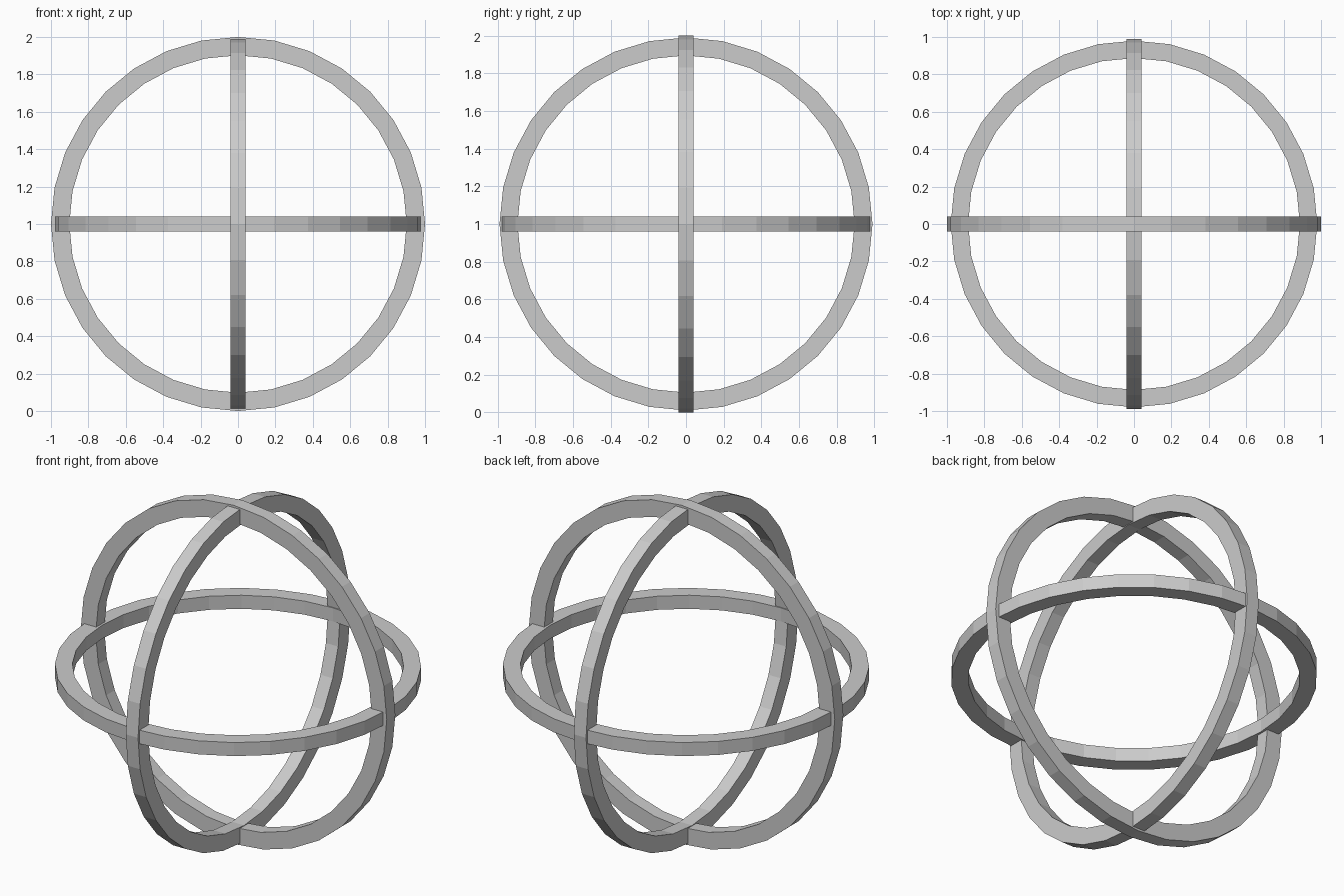
import bpy, bmesh
from math import cos, sin, pi, radians

if "Cube" in bpy.data.objects:
    bpy.data.objects.remove(bpy.data.objects["Cube"])

SEGMENTS = 32
HALF_WIDTH = 0.04


def ring(name, outer, inner, rotation):
    """Flat-sided hoop with a rectangular section, centred at z = 1."""
    bm = bmesh.new()
    profile = [(outer, -HALF_WIDTH), (outer, HALF_WIDTH),
               (inner, HALF_WIDTH), (inner, -HALF_WIDTH)]
    loops = []
    for i in range(SEGMENTS):
        a = 2 * pi * i / SEGMENTS
        loops.append([bm.verts.new((r * cos(a), r * sin(a), h)) for r, h in profile])
    for i in range(SEGMENTS):
        p, q = loops[i], loops[(i + 1) % SEGMENTS]
        for j in range(4):
            k = (j + 1) % 4
            bm.faces.new((p[j], q[j], q[k], p[k]))
    bmesh.ops.recalc_face_normals(bm, faces=bm.faces)
    mesh = bpy.data.meshes.new(name)
    bm.to_mesh(mesh)
    bm.free()
    obj = bpy.data.objects.new(name, mesh)
    obj.location = (0, 0, 1)
    obj.rotation_euler = rotation
    bpy.context.collection.objects.link(obj)
    return obj


# Three nested hoops, one per axis, each slightly smaller than the last
ring("front_facing_ring", 1.0, 0.902, (radians(90), 0, 0))
ring("side_facing_ring", 0.99, 0.895, (0, radians(90), 0))
ring("horizontal_ring", 0.98, 0.887, (0, 0, 0))
